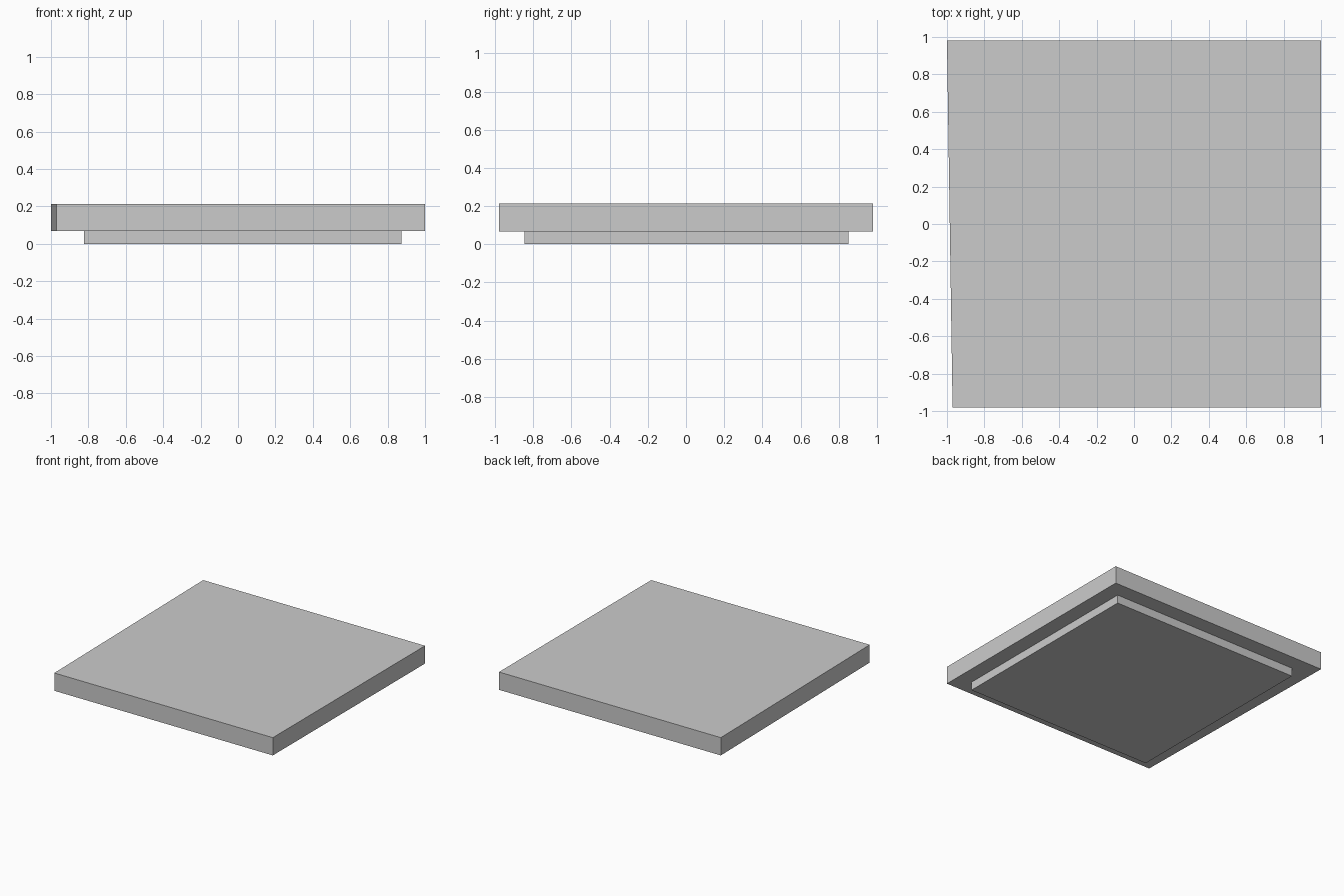
import bpy

if "Cube" in bpy.data.objects:
    bpy.data.objects.remove(bpy.data.objects["Cube"])

Z_TOP, Z_FRAME = 0.213, 0.068
X0, Y0, N, STEP = -0.824, -0.846, 8, 0.2122
X1, Y1 = X0 + N * STEP, Y0 + N * STEP


def prism(name, outline, z0, z1):
    """Vertical prism from a counter-clockwise outline."""
    n = len(outline)
    verts = [(x, y, z) for z in (z0, z1) for x, y in outline]
    faces = [tuple(reversed(range(n))), tuple(range(n, 2 * n))]
    faces += [(i, (i + 1) % n, n + (i + 1) % n, n + i) for i in range(n)]
    mesh = bpy.data.meshes.new(name)
    mesh.from_pydata(verts, [], faces)
    obj = bpy.data.objects.new(name, mesh)
    bpy.context.collection.objects.link(obj)
    return obj


# Border: four mitred rails, the left one tapering slightly towards the front
outer = [(-0.97, -0.98), (1.0, -0.98), (1.0, 0.98), (-1.0, 0.98)]
inner = [(X0, Y0), (X1, Y0), (X1, Y1), (X0, Y1)]
for i, side in enumerate(("front", "right", "back", "left")):
    j = (i + 1) % 4
    prism(f"border_{side}", [outer[i], outer[j], inner[j], inner[i]], Z_FRAME, Z_TOP)

# Board squares: deeper blocks, flush with the border on top
for r in range(N):
    for c in range(N):
        x, y = X0 + c * STEP, Y0 + r * STEP
        prism(f"square_{r + 1}_{c + 1}",
              [(x, y), (x + STEP, y), (x + STEP, y + STEP), (x, y + STEP)], 0.0, Z_TOP)
